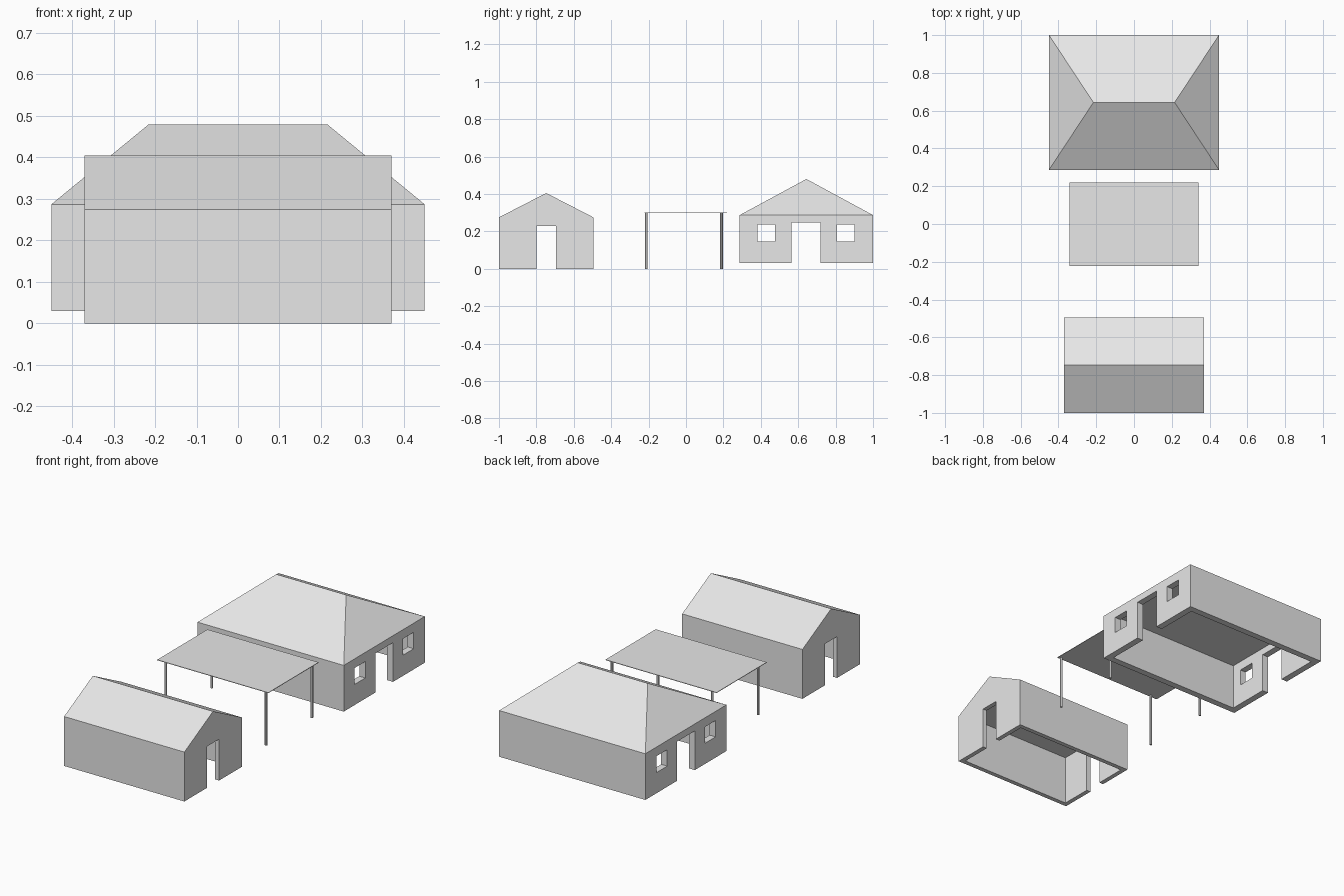
import bpy
import bmesh

if "Cube" in bpy.data.objects:
    bpy.data.objects.remove(bpy.data.objects["Cube"], do_unlink=True)

grey = bpy.data.materials.new("light grey")
grey.use_nodes = True
colour = (0.8, 0.8, 0.8, 1.0)
grey.diffuse_color = colour
grey.node_tree.nodes["Principled BSDF"].inputs["Base Color"].default_value = colour


def finish(name, bm):
    """Turn a bmesh into a named, coloured object."""
    bmesh.ops.recalc_face_normals(bm, faces=bm.faces)
    mesh = bpy.data.meshes.new(name)
    bm.to_mesh(mesh)
    bm.free()
    mesh.materials.append(grey)
    obj = bpy.data.objects.new(name, mesh)
    bpy.context.collection.objects.link(obj)
    return obj


def prism(name, profile, half):
    """Extrude a (y, z) profile along x from -half to half."""
    bm = bmesh.new()
    face = bm.faces.new([bm.verts.new((-half, y, z)) for y, z in profile])
    new = bmesh.ops.extrude_face_region(bm, geom=[face])["geom"]
    verts = [v for v in new if isinstance(v, bmesh.types.BMVert)]
    bmesh.ops.translate(bm, verts=verts, vec=(2 * half, 0, 0))
    return finish(name, bm)


def box(name, half, y0, y1, z0, z1):
    return prism(name, [(y0, z0), (y1, z0), (y1, z1), (y0, z1)], half)


def carve(obj, cutters):
    """Subtract each cutter from the object, then delete it."""
    for cutter in cutters:
        mod = obj.modifiers.new("opening", 'BOOLEAN')
        mod.operation = 'DIFFERENCE'
        mod.solver = 'EXACT'
        mod.object = cutter
        bpy.context.view_layer.objects.active = obj
        bpy.ops.object.modifier_apply(modifier=mod.name)
        bpy.data.objects.remove(cutter, do_unlink=True)


# Gabled barn: hollow below a flat ceiling, a doorway in each end
front, back, eave, ridge, wall = -1.0, -0.495, 0.275, 0.405, 0.025
barn = prism("gabled_barn", [(front, 0), (back, 0), (back, eave),
                             ((front + back) / 2, ridge), (front, eave)], 0.37)
carve(barn, [
    box("barn_room", 0.37 - wall, front + wall, back - wall, -0.1, eave),
    box("barn_door", 0.6, -0.8, -0.695, -0.1, 0.23),
])

# House walls: open underneath, doorway and two windows in each end
front, back, base, eave, wall = 0.287, 1.0, 0.03, 0.287, 0.037
house = box("house_walls", 0.45, front, back, base, eave)
carve(house, [
    box("house_room", 0.45 - wall, front + wall, back - wall, -0.1, 0.5),
    box("house_door", 0.6, 0.565, 0.72, -0.1, 0.248),
    box("front_window", 0.6, 0.382, 0.476, 0.145, 0.236),
    box("back_window", 0.6, 0.808, 0.902, 0.145, 0.236),
])

# Hipped roof: a block whose top is squeezed to a short ridge
roof = box("hipped_roof", 0.45, front, back, eave, 0.48)
bm = bmesh.new()
bm.from_mesh(roof.data)
for v in bm.verts:
    if v.co.z > 0.4:
        v.co.x = 0.215 if v.co.x > 0 else -0.215
        v.co.y = (front + back) / 2
bmesh.ops.remove_doubles(bm, verts=bm.verts, dist=0.0001)
bm.to_mesh(roof.data)
bm.free()

# Flat canopy on four slim posts
canopy = box("canopy_sheet", 0.342, -0.222, 0.22, 0.298, 0.301)
for side, x in (("right", -0.295), ("left", 0.322)):
    for end, y in (("front", -0.213), ("back", 0.19)):
        bpy.ops.mesh.primitive_cylinder_add(vertices=12, radius=0.007, depth=0.298,
                                            location=(x, y, 0.149))
        post = bpy.context.object
        post.name = f"{end}_{side}_post"
        post.data.materials.append(grey)
        bpy.ops.object.shade_smooth_by_angle()
